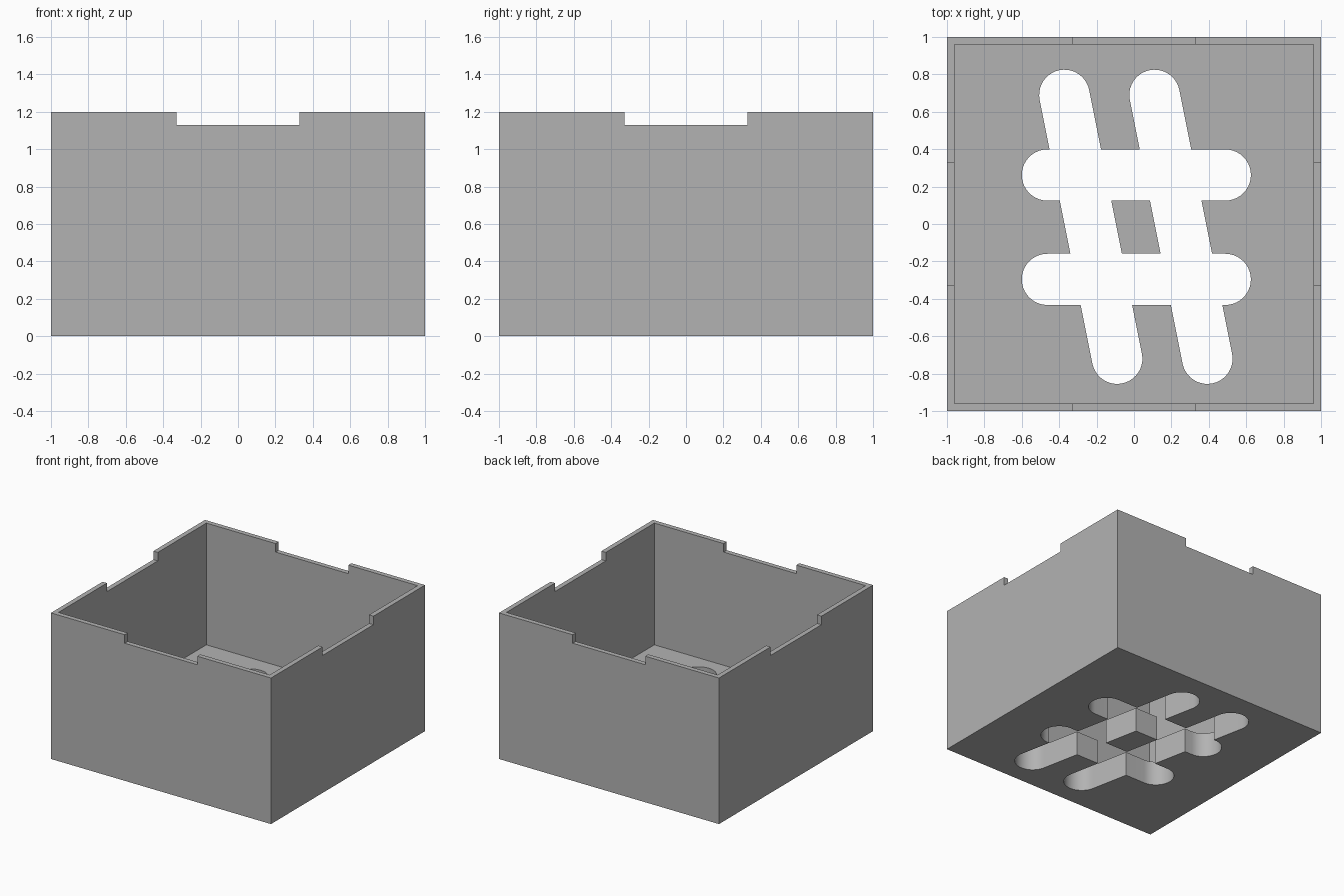
import bpy
import bmesh
from math import atan2, cos, sin, pi, radians
from mathutils import Matrix, Vector

default_cube = bpy.data.objects.get("Cube")
if default_cube:
    bpy.data.objects.remove(default_cube, do_unlink=True)

HEIGHT = 1.2
WALL = 0.04
FLOOR = 0.2
NOTCH_HALF = 0.33
NOTCH_Z = 1.13

grey = bpy.data.materials.new("plain_grey")
grey.use_nodes = True
grey.diffuse_color = (0.45, 0.45, 0.45, 1)
grey.node_tree.nodes["Principled BSDF"].inputs["Base Color"].default_value = grey.diffuse_color


def to_object(name, bm):
    bmesh.ops.recalc_face_normals(bm, faces=bm.faces)
    mesh = bpy.data.meshes.new(name)
    bm.to_mesh(mesh)
    bm.free()
    mesh.materials.append(grey)
    obj = bpy.data.objects.new(name, mesh)
    bpy.context.collection.objects.link(obj)
    return obj


def block(name, low, high):
    low, high = Vector(low), Vector(high)
    bm = bmesh.new()
    bmesh.ops.create_cube(bm, size=1, matrix=Matrix.Translation((low + high) / 2)
                          @ Matrix.Diagonal((*(high - low), 1)))
    return to_object(name, bm)


def slot(name, start, end, radius, steps=20):
    """Upright prism with rounded ends, passing right through the floor."""
    angle = atan2(end[1] - start[1], end[0] - start[0])
    bm = bmesh.new()
    verts = []
    for centre, turn in ((end, angle - pi / 2), (start, angle + pi / 2)):
        for i in range(steps + 1):
            a = turn + pi * i / steps
            verts.append(bm.verts.new((centre[0] + radius * cos(a),
                                       centre[1] + radius * sin(a), -0.1)))
    base = bm.faces.new(verts)
    top = bmesh.ops.extrude_face_region(bm, geom=[base])["geom"]
    bmesh.ops.translate(bm, vec=(0, 0, FLOOR + 0.2),
                        verts=[g for g in top if isinstance(g, bmesh.types.BMVert)])
    return to_object(name, bm)


# Solid outer body, hollowed and cut below
box = block("open_box", (-1, -1, 0), (1, 1, HEIGHT))
inner = 1 - WALL
cutters = [block("cavity_cutter", (-inner, -inner, FLOOR), (inner, inner, HEIGHT + 0.2))]

# Rim notches in the middle of all four walls
n = NOTCH_HALF
cutters.append(block("notch_cutter_x", (-1.1, -n, NOTCH_Z), (1.1, n, HEIGHT + 0.3)))
cutters.append(block("notch_cutter_y", (-n, -1.1, NOTCH_Z), (n, 1.1, HEIGHT + 0.3)))

# Crossing floor slots: two level, two leaning
for y in (0.262, -0.296):
    cutters.append(slot("level_slot_cutter", (-0.463, y), (0.488, y), 0.137))
for shift in (0, 0.482):
    cutters.append(slot("leaning_slot_cutter", (-0.09 + shift, -0.72),
                        (-0.372 + shift, 0.69), 0.135))

for cutter in cutters:
    cutter.hide_render = True
    cut = box.modifiers.new(cutter.name, "BOOLEAN")
    cut.operation = "DIFFERENCE"
    cut.solver = "EXACT"
    cut.object = cutter

# Bake the cuts and discard the cutters
bpy.context.view_layer.update()
evaluated = box.evaluated_get(bpy.context.evaluated_depsgraph_get())
baked = bpy.data.meshes.new_from_object(evaluated)
box.modifiers.clear()
box.data = baked
baked.name = "open_box"
for cutter in cutters:
    bpy.data.objects.remove(cutter, do_unlink=True)

# Smooth the rounded slot ends, keeping corners crisp
bpy.ops.object.select_all(action="DESELECT")
box.select_set(True)
bpy.context.view_layer.objects.active = box
bpy.ops.object.shade_smooth_by_angle(angle=radians(20))
